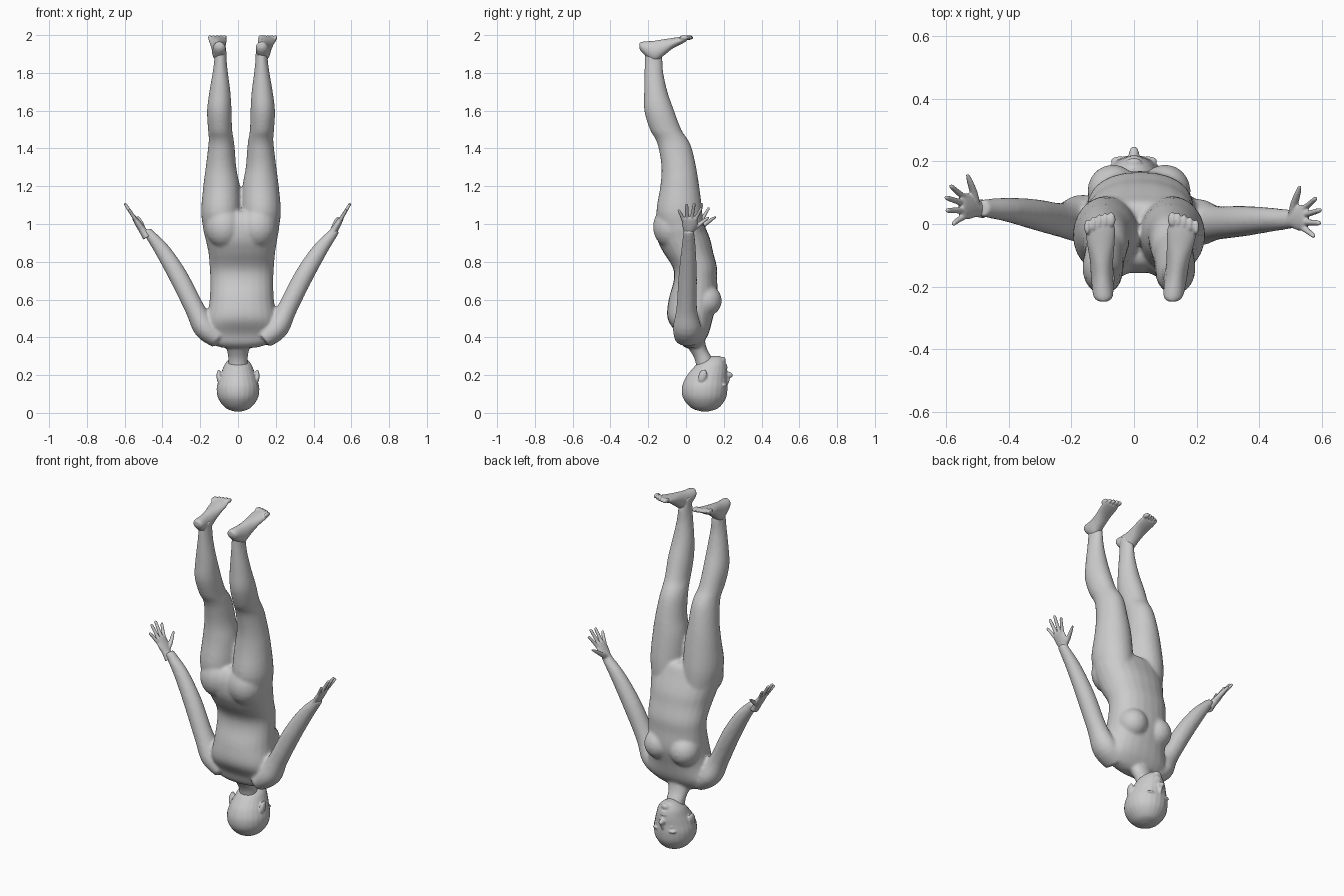
import bpy, bmesh, math
from mathutils import Vector, Matrix

CX = 0.016  # the trunk sits slightly right of centre


def spline(keys, steps=4):
    """Smooth interpolation through key tuples."""
    pts = [Vector(k) for k in keys]
    out = []
    for i in range(len(pts) - 1):
        a, b, c, d = pts[max(i - 1, 0)], pts[i], pts[i + 1], pts[min(i + 2, len(pts) - 1)]
        for j in range(steps):
            t = j / steps
            out.append(0.5 * (2 * b + (c - a) * t + (2 * a - 5 * b + 4 * c - d) * t * t
                              + (3 * b - a - 3 * c + d) * t ** 3))
    return out + [pts[-1]]


def loft(bm, keys, u, axis=None, power=2.0, n=24):
    """Closed tube through keys (x, y, z, radius along u, radius across)."""
    u = Vector(u)
    rows = spline(keys)
    rings = []
    for i, r in enumerate(rows):
        p = Vector(r[:3])
        t = Vector(axis) if axis else (Vector(rows[min(i + 1, len(rows) - 1)][:3])
                                       - Vector(rows[max(i - 1, 0)][:3])).normalized()
        v = t.cross(u).normalized()
        ring = []
        for k in range(n):
            c, s = math.cos(math.tau * k / n), math.sin(math.tau * k / n)
            c = math.copysign(abs(c) ** (2 / power), c)
            s = math.copysign(abs(s) ** (2 / power), s)
            ring.append(bm.verts.new(p + u * c * r[3] + v * s * r[4]))
        rings.append(ring)
    faces = []
    for a, b in zip(rings, rings[1:]):
        for k in range(n):
            faces.append(bm.faces.new((a[k], a[(k + 1) % n], b[(k + 1) % n], b[k])))
    faces += [bm.faces.new(rings[0][::-1]), bm.faces.new(rings[-1])]
    bmesh.ops.recalc_face_normals(bm, faces=faces)


def ball(bm, loc, size, rot=0.0):
    m = Matrix.Translation(loc) @ Matrix.Rotation(rot, 4, 'X') @ Matrix.Diagonal((*size, 1))
    bmesh.ops.create_uvsphere(bm, u_segments=20, v_segments=12, radius=1, matrix=m)


def finish(name, bm, voxel, smooth):
    """Fuse the overlapping volumes into one skin."""
    me = bpy.data.meshes.new(name)
    bm.to_mesh(me)
    bm.free()
    ob = bpy.data.objects.new(name, me)
    bpy.context.collection.objects.link(ob)
    r = ob.modifiers.new("fuse", 'REMESH')
    r.mode, r.voxel_size, r.use_smooth_shade = 'VOXEL', voxel, True
    s = ob.modifiers.new("soften", 'SMOOTH')
    s.factor, s.iterations = 0.5, smooth


X, Y, Z = (1, 0, 0), (0, 1, 0), (0, 0, 1)

# body: trunk, neck, chest, buttocks, legs and arms
bm = bmesh.new()
loft(bm, [(.005, .03, .345, .09, .035), (.012, .03, .37, .16, .06), (.018, .035, .42, .195, .085),
          (.02, .022, .5, .185, .12), (.02, .038, .6, .17, .13), (.02, .05, .7, .167, .115),
          (.02, .047, .77, .17, .117), (.02, .012, .85, .177, .132), (.018, -.012, .92, .19, .14),
          (.016, -.03, 1.0, .203, .125), (.016, -.03, 1.055, .17, .10), (.016, -.03, 1.07, .1, .07)],
     X, Z, 2.25)
loft(bm, [(0, .11, .2, .055, .05), (0, .095, .28, .052, .048), (0, .065, .335, .06, .048),
          (.005, .035, .4, .09, .06)], X, Z)
for s in (-1, 1):
    ball(bm, (CX + s * .083, .105, .595), (.082, .085, .085))
    ball(bm, (CX + s * .09, -.075, .985), (.1, .1, .115))
    # leg
    leg = [(.1, -.02, .95, .095, .11), (.106, -.035, 1.06, .105, .122), (.104, -.033, 1.2, .096, .103),
           (.106, -.038, 1.3, .081, .092), (.104, -.057, 1.4, .071, .088), (.105, -.077, 1.45, .066, .085),
           (.111, -.108, 1.5, .064, .083), (.115, -.142, 1.6, .065, .079), (.112, -.16, 1.7, .056, .062),
           (.11, -.17, 1.8, .041, .05), (.109, -.172, 1.87, .033, .047), (.11, -.175, 1.94, .032, .042)]
    loft(bm, [(CX + s * k[0], *k[1:]) for k in leg], X, Z)
    # arm
    arm = [(.12, .02, .39, .065, .05), (.19, .018, .45, .075, .062), (.244, .012, .55, .055, .052),
           (.33, .03, .72, .049, .05), (.416, .045, .86, .039, .041), (.487, .05, .95, .03, .026),
           (.50, .05, .97, .03, .022)]
    loft(bm, [(CX + s * k[0], k[1] * (.3 if s > 0 else 1), *k[2:]) for k in arm], Y)
finish("body", bm, .009, 5)

# head with nose, ears, lips, eyelids and brow
bm = bmesh.new()
loft(bm, [(0, .1, .008, .02, .02), (0, .1, .026, .066, .072), (0, .098, .075, .104, .112),
          (0, .099, .13, .113, .121), (0, .106, .18, .101, .112), (0, .12, .22, .086, .098),
          (0, .135, .26, .069, .076), (0, .148, .288, .042, .05), (0, .155, .3, .018, .025)], X, Z)
ball(bm, (0, .218, .2), (.017, .03, .018))
ball(bm, (0, .212, .18), (.012, .02, .032))
ball(bm, (0, .205, .24), (.028, .016, .006))
ball(bm, (0, .202, .253), (.026, .016, .007))
ball(bm, (0, .195, .28), (.025, .016, .017))
for s in (-1, 1):
    ball(bm, (s * .102, .088, .195), (.012, .022, .036), -.35)
    ball(bm, (s * .04, .196, .172), (.018, .014, .009))
    ball(bm, (s * .045, .202, .148), (.03, .014, .009))
finish("head", bm, .005, 2)

# hands: palm, four fingers and thumb
for name, s, wrist, tip in (("left_hand", -1, (-.497, .05, .955), (-.597, .06, 1.105)),
                            ("right_hand", 1, (.499, .015, .95), (.592, .02, 1.105))):
    bm = bmesh.new()
    w = Vector(wrist)
    d = (Vector(tip) - w).normalized()
    inward = Vector((-s * d.z, 0, s * d.x))

    def at(along, across, inn=0.0):
        return w + d * along + Vector(Y) * across + inward * inn

    loft(bm, [(*at(-.03, 0), .03, .024), (*at(.015, 0), .029, .02), (*at(.05, .003), .04, .018),
              (*at(.085, .002), .042, .014), (*at(.1, 0), .036, .01)], Y)
    for base, across, reach in ((.03, .062, .16), (.011, .024, .187), (-.011, -.017, .182), (-.03, -.057, .148)):
        mid = (base + across) / 2
        loft(bm, [(*at(.08, base), .011, .011), (*at(.08 + (reach - .08) / 2, mid), .0095, .0095),
                  (*at(reach - .008, across * .97), .008, .008), (*at(reach, across), .004, .004)], Y, n=12)
    loft(bm, [(*at(.02, .015, .004), .016, .016), (*at(.045, .05, .012), .014, .014),
              (*at(.07, .08, .016), .011, .011), (*at(.088, .104, .018), .006, .006)], d, n=12)
    finish(name, bm, .004, 2)

# feet: heel to ball, then five toes
for name, s, heel, toe in (("left_foot", -1, -.098, -.109), ("right_foot", 1, .124, .158)):
    bm = bmesh.new()

    def fx(y):
        return heel + (toe - heel) * (y + .24) / .25

    foot = [(-.247, 1.945, .014, .014), (-.23, 1.935, .031, .03), (-.17, 1.915, .036, .055),
            (-.12, 1.934, .037, .044), (-.07, 1.957, .043, .028), (-.02, 1.974, .048, .019),
            (.003, 1.982, .044, .013)]
    loft(bm, [(fx(y), y, z, a, b) for y, z, a, b in foot], X, Y)
    for i in range(5):
        y = .014 - .0015 * i * i
        r = .014 if i == 0 else .0095
        ball(bm, (toe - s * (.036 - .019 * i), y, 1.987), (r, .024, .0125))
    finish(name, bm, .004, 2)
